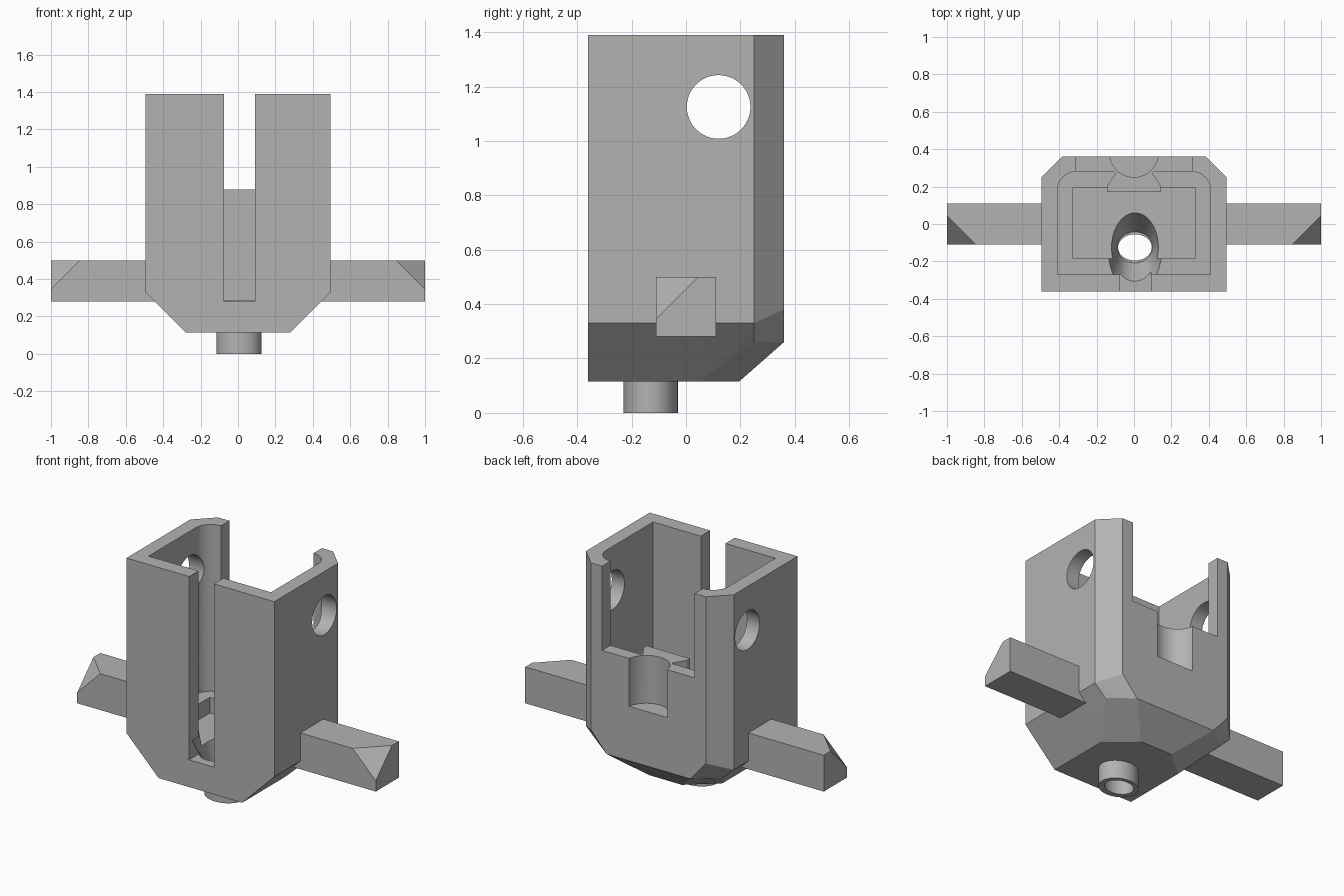
import bpy, bmesh, math

if "Cube" in bpy.data.objects:
    bpy.data.objects.remove(bpy.data.objects["Cube"])

grey = bpy.data.materials.new("plain grey")
grey.use_nodes = True
tone = (0.45, 0.45, 0.45, 1)
grey.diffuse_color = tone
grey.node_tree.nodes["Principled BSDF"].inputs["Base Color"].default_value = tone


def make(name, bm):
    bmesh.ops.recalc_face_normals(bm, faces=bm.faces)
    mesh = bpy.data.meshes.new(name)
    bm.to_mesh(mesh)
    bm.free()
    mesh.materials.append(grey)
    obj = bpy.data.objects.new(name, mesh)
    bpy.context.collection.objects.link(obj)
    return obj


def hull(name, points):
    bm = bmesh.new()
    for p in points:
        bm.verts.new(p)
    res = bmesh.ops.convex_hull(bm, input=bm.verts)
    loose = [g for g in set(res["geom_interior"] + res["geom_unused"])
             if isinstance(g, bmesh.types.BMVert)]
    bmesh.ops.delete(bm, geom=loose, context='VERTS')
    bmesh.ops.dissolve_limit(bm, angle_limit=0.02, verts=bm.verts, edges=bm.edges)
    return make(name, bm)


def loft(name, low, high, z0, z1):
    """Solid between two outlines of equal length."""
    bm = bmesh.new()
    a = [bm.verts.new((x, y, z0)) for x, y in low]
    b = [bm.verts.new((x, y, z1)) for x, y in high]
    bm.faces.new(a)
    bm.faces.new(b)
    for i in range(len(a)):
        j = (i + 1) % len(a)
        bm.faces.new((a[i], a[j], b[j], b[i]))
    return make(name, bm)


def prism(name, outline, z0, z1):
    return loft(name, outline, outline, z0, z1)


def box(name, x0, x1, y0, y1, z0, z1):
    return prism(name, [(x0, y0), (x1, y0), (x1, y1), (x0, y1)], z0, z1)


def ellipse(cx, cy, rx, ry, n=48):
    steps = [2 * math.pi * i / n for i in range(n)]
    return [(cx + rx * math.cos(t), cy + ry * math.sin(t)) for t in steps]


def cut(target, cutters):
    bpy.context.view_layer.objects.active = target
    for c in cutters:
        mod = target.modifiers.new("cut", 'BOOLEAN')
        mod.operation = 'DIFFERENCE'
        mod.solver = 'EXACT'
        mod.object = c
        bpy.ops.object.modifier_apply(modifier=mod.name)


# Housing block with chamfered back corners and tapered underside
pts = []
for s in (-1, 1):
    pts += [(s * x, y, z) for x, y, z in (
        (.495, -.36, 1.39), (.495, .25, 1.39), (.385, .36, 1.39),
        (.495, -.36, .33), (.495, .25, .33), (.385, .36, .38),
        (.28, .36, .26), (.42, .25, .26),
        (.28, -.36, .115), (.28, .05, .115), (.11, .195, .115))]
housing = hull("housing", pts)

# Cavity with rounded back corners
arc = [i * math.pi / 16 for i in range(9)]
right = [(.31 + .1 * math.cos(t), .18 + .1 * math.sin(t)) for t in arc]
left = [(-x, y) for x, y in reversed(right)]
cavity = prism("cavity_cutter", [(-.41, -.27), (.41, -.27)] + right + left, .38, 1.6)
well = box("well_cutter", -.325, .325, -.185, .195, .285, .5)
slot = box("slot_cutter", -.075, .09, -.5, -.17, .28, 1.6)
opening = box("opening_cutter", -.31, .31, .2, .5, .88, 1.6)
scoop = prism("scoop_cutter", ellipse(0, .38, .13, .13), .59, 1.2)
funnel = loft("funnel_cutter", ellipse(.005, -.125, .09, .07),
              ellipse(.005, -.125, .145, .25), .11, .385)
bore = prism("bore_cutter", ellipse(.005, -.125, .09, .07), -.1, .2)

# Round holes through both side walls
side_hole = prism("side_hole_cutter", ellipse(0, 0, .117, .117), -.8, .8)
for v in side_hole.data.vertices:
    x, y, z = v.co
    v.co = (z, .12 + x, 1.125 + y)
bm = bmesh.new()
bm.from_mesh(side_hole.data)
bmesh.ops.recalc_face_normals(bm, faces=bm.faces)
bm.to_mesh(side_hole.data)
bm.free()

cut(housing, [cavity, well, slot, opening, side_hole, funnel, bore, scoop])

# Dovetail rib behind the scoop
rib = prism("dovetail_rib", [(-.145, .17), (.145, .17), (.145, .2), (.1, .27),
                             (.12, .3), (-.12, .3), (-.1, .27), (-.145, .2)],
            .283, .88)
cut(rib, [scoop])

# Outlet tube under the housing
outlet = prism("outlet_tube", ellipse(.005, -.13, .12, .1), 0, .13)
cut(outlet, [bore])

# Side arms with one cut corner at each tip
arms = []
for s, side in ((-1, "right"), (1, "left")):
    c = .155
    tip = [(1, -.11, .28), (1, .11, .28), (1, .11, .5),
           (1 - c, -.11, .5), (1, c - .11, .5), (1, -.11, .5 - c)]
    root = [(.43, y, z) for y in (-.11, .11) for z in (.28, .5)]
    arms.append(hull(side + "_arm", [(s * x, y, z) for x, y, z in tip + root]))

for c in (cavity, well, slot, opening, scoop, funnel, bore, side_hole):
    bpy.data.objects.remove(c)

# Smooth the round surfaces, keep edges sharp
bpy.ops.object.select_all(action='DESELECT')
for o in [housing, rib, outlet] + arms:
    o.select_set(True)
bpy.context.view_layer.objects.active = housing
bpy.ops.object.shade_smooth_by_angle(angle=math.radians(20))
